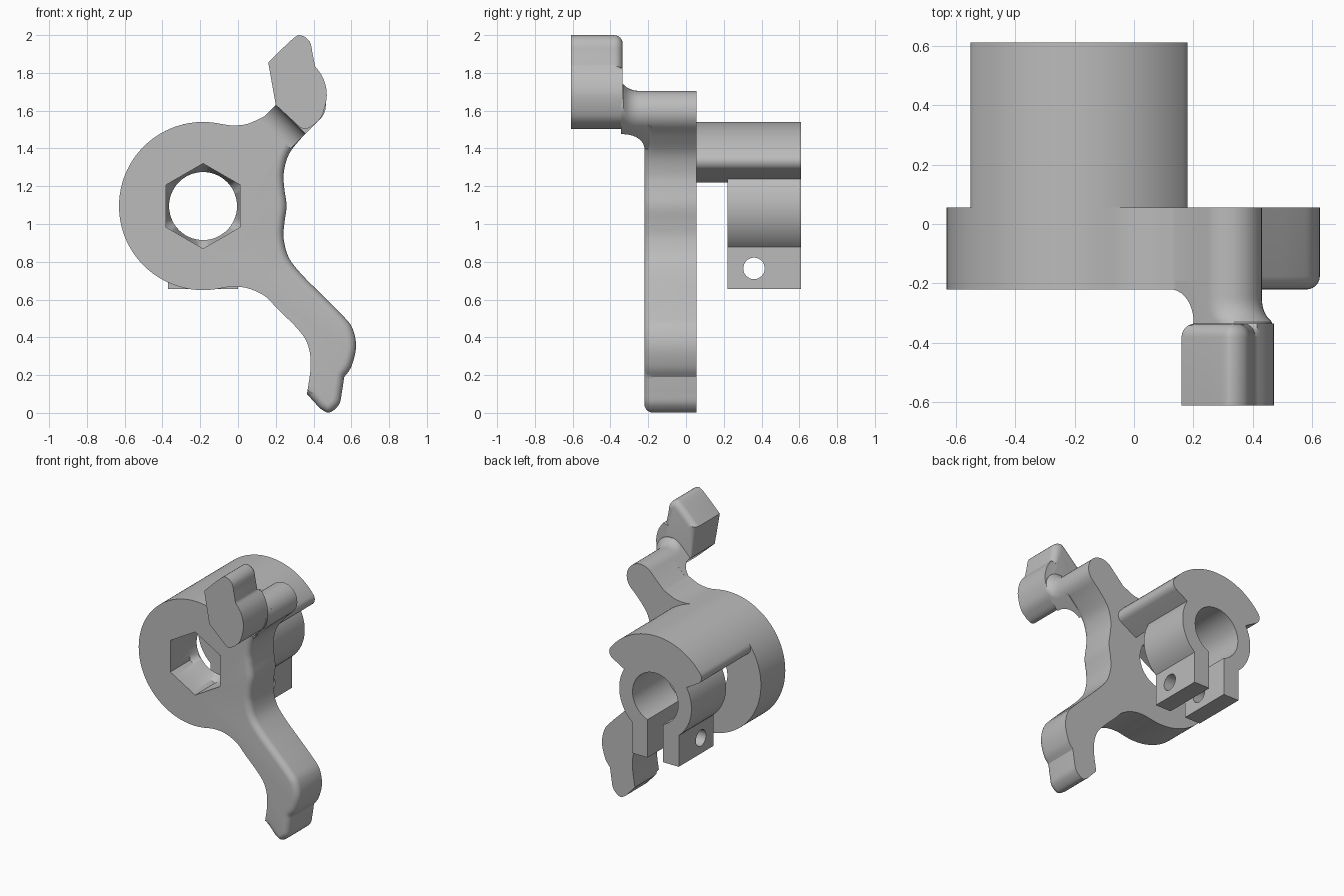
import bpy, bmesh, math
from math import sin, cos, radians, sqrt, pi

if "Cube" in bpy.data.objects:
    bpy.data.objects.remove(bpy.data.objects["Cube"])

CX, CZ = -0.185, 1.095          # hub axis
grey = bpy.data.materials.new("plain grey")
grey.diffuse_color = (0.5, 0.5, 0.5, 1)
grey.use_nodes = True
grey.node_tree.nodes["Principled BSDF"].inputs["Base Color"].default_value = grey.diffuse_color


def loft(name, rings):
    """Skin a list of equal-length closed rings of (x, y, z) and cap both ends."""
    bm = bmesh.new()
    vs = [[bm.verts.new(p) for p in ring] for ring in rings]
    n = len(rings[0])
    for a, b in zip(vs, vs[1:]):
        for i in range(n):
            j = (i + 1) % n
            bm.faces.new((a[i], a[j], b[j], b[i]))
    bm.faces.new(vs[0])
    bm.faces.new(vs[-1])
    bmesh.ops.recalc_face_normals(bm, faces=bm.faces)
    me = bpy.data.meshes.new(name)
    bm.to_mesh(me)
    bm.free()
    me.materials.append(grey)
    ob = bpy.data.objects.new(name, me)
    bpy.context.collection.objects.link(ob)
    return ob


def extrude(name, pts, y0, y1):
    return loft(name, [[(p[0], y, p[1]) for p in pts] for y in (y0, y1)])


def extrude_rounded(name, pts, y_flat, y_round, r):
    """Extrude (x, z, weight) points; weighted ones get a rounded edge at y_round."""
    n, s = len(pts), (1 if y_round > y_flat else -1)
    rings = [[(x, y_flat, z) for x, z, w in pts]]
    for k in range(7):
        a = k / 6 * pi / 2
        ring = []
        for i, (x, z, w) in enumerate(pts):
            p, q = pts[i - 1], pts[(i + 1) % n]
            dx, dz = q[0] - p[0], q[1] - p[1]
            d = math.hypot(dx, dz)
            inset = w * r * (1 - cos(a))
            ring.append((x - dz / d * inset, y_round - s * r * (1 - sin(a)), z + dx / d * inset))
        rings.append(ring)
    return loft(name, rings)


def smooth(p, w=0, steps=5):
    """Catmull-Rom curve through points, last point left out."""
    out = []
    for i in range(len(p) - 1):
        a, b, c, d = p[max(i - 1, 0)], p[i], p[i + 1], p[min(i + 2, len(p) - 1)]
        for k in range(steps):
            t = k / steps
            out.append(tuple(0.5 * (2 * b[j] + (c[j] - a[j]) * t
                       + (2 * a[j] - 5 * b[j] + 4 * c[j] - d[j]) * t * t
                       + (3 * b[j] - a[j] - 3 * c[j] + d[j]) * t ** 3) for j in (0, 1)) + (w,))
    return out


def arc(cx, cz, r, a0, a1, n):
    return [(cx + r * cos(radians(a0 + (a1 - a0) * i / n)),
             cz + r * sin(radians(a0 + (a1 - a0) * i / n))) for i in range(n + 1)]


def cut(ob, cutter):
    m = ob.modifiers.new("cut", 'BOOLEAN')
    m.operation, m.solver, m.object = 'DIFFERENCE', 'EXACT', cutter
    bpy.context.view_layer.objects.active = ob
    bpy.ops.object.modifier_apply(modifier=m.name)
    bpy.data.objects.remove(cutter)


# Lever plate: hub disc with two arms, right-hand front edge rounded
web = [(-0.09, 0.66), (-0.03, 0.668), (0.05, 0.66), (0.14, 0.62)]
inner = web + [(0.21, 0.55), (0.32, 0.44), (0.37, 0.36), (0.385, 0.25), (0.365, 0.1)]
foot = [(0.365, 0.1), (0.405, 0.056), (0.44, 0.02), (0.485, 0.002), (0.535, 0.045),
        (0.55, 0.11), (0.562, 0.19)]
calf = [(0.562, 0.19), (0.60, 0.245), (0.625, 0.35), (0.605, 0.45), (0.55, 0.52), (0.45, 0.62)]
waist = [(0.34, 0.73), (0.27, 0.82), (0.242, 0.92), (0.245, 1.0)]
flip = lambda pts: [(x, 2 * CZ - z) for x, z in reversed(pts)]
outer = calf + waist + [(0.257, CZ)] + flip(waist) + [(0.398, 1.517)]
outline = [p + (0,) for p in arc(CX, CZ, 0.445, 78, 282, 72)[:-1]]
outline += smooth(inner) + smooth(foot, 1) + smooth(outer, 1)
outline += [p + (0,) for p in arc(0.32, 1.595, 0.11, -45, 135, 20)]
outline += smooth(flip(web))
plate = extrude_rounded("lever_plate", outline, 0.055, -0.22, 0.045)


# Hexagonal pocket tapering to a round bore
def hex_point(a):
    r = 0.195 / cos((a + pi / 6) % (pi / 3) - pi / 6)
    return r * cos(a), r * sin(a)


angles = [2 * pi * i / 72 for i in range(72)]
hexa = [hex_point(a) for a in angles]
circ = [(0.18 * cos(a), 0.18 * sin(a)) for a in angles]
cut(plate, loft("pocket_cutter", [[(CX + x, y, CZ + z) for x, z in s] for s, y in
                                  ((hexa, -0.3), (hexa, 0.0), (circ, 0.05), (circ, 0.1))]))

# Upper hand: block at the front, back edge rounded at its top
palm = [(0.33, 1.51), (0.36, 1.503), (0.40, 1.525), (0.445, 1.575), (0.47, 1.68),
        (0.452, 1.77), (0.408, 1.835)]
finger = [(0.408, 1.835), (0.395, 1.90), (0.38, 1.965), (0.335, 1.998), (0.29, 1.98), (0.16, 1.855)]
hand = extrude_rounded("upper_hand", [(0.2, 1.63, 0)] + smooth(palm) + smooth(finger, 1)
                       + [(0.16, 1.855, 1)], -0.61, -0.335, 0.045)

# Neck: blends the upper arm tip into the hand
q = sqrt(0.5)


def neck_ring(y, u0):
    dy = min(max(0, -0.25 - y), 0.085)
    shift = min(0.09 - sqrt(0.0081 - dy * dy), 0.05)
    uv = [(u0, 0.11), (u0, -0.11)]
    uv += [(1.354 + shift + x, v) for x, v in arc(0, 0, 0.11, -90, 90, 20)]
    return [((u - 0.9016 - v) * q, y, (u + 0.9016 + v) * q) for u, v in uv]


rings = [neck_ring(-0.19, 1.185)]
for k in range(11):
    a = k / 10 * pi / 2
    rings.append(neck_ring(-0.33 + 0.11 * cos(a), 1.185 + 0.11 * sin(a)))
rings.append(neck_ring(-0.345, 1.297))
neck = loft("arm_neck", rings)

# Half of the cap: radial end at 30 degrees, rounded corner, arc to the top
f = 0.05
tilt = 30 + math.degrees(math.asin(f / (0.445 - f)))
fx, fz = (0.445 - f) * cos(radians(tilt)), (0.445 - f) * sin(radians(tilt))
cap_half = arc(fx, fz, f, -60, tilt, 10) + arc(0, 0, 0.445, tilt, 90, 24)[1:]
place = lambda pts: [(CX + x, CZ + z) for x, z in pts]
mirrored = lambda pts: [(-x, z) for x, z in reversed(pts[:-1])]
cap = extrude("cap_bridge", place(cap_half + mirrored(cap_half) + arc(0, 0, 0.25, 150, 30, 40)),
              0.055, 0.22)

# Split clamp: cap, barrel, two ears and bore in one section
t0 = math.degrees(math.acos(0.185 / 0.285))
half = [(0.0615, -0.44), (0.185, -0.44)] + arc(0, 0, 0.285, -t0, 30, 20) + cap_half
s0 = math.degrees(math.acos(0.0615 / 0.18))
clamp = extrude("split_clamp", place(half + mirrored(half) + arc(0, 0, 0.18, 180 + s0, -s0, 56)),
                0.22, 0.61)

# Screw hole through both ears
hole = arc(0.36, 0.765, 0.057, 0, 360, 32)[:-1]
cut(clamp, loft("screw_cutter", [[(x, y, z) for y, z in hole] for x in (-0.6, 0.3)]))

bpy.ops.object.select_all(action='DESELECT')
for ob in (plate, hand, neck, cap, clamp):
    ob.select_set(True)
bpy.context.view_layer.objects.active = plate
bpy.ops.object.shade_smooth_by_angle(angle=radians(30))
